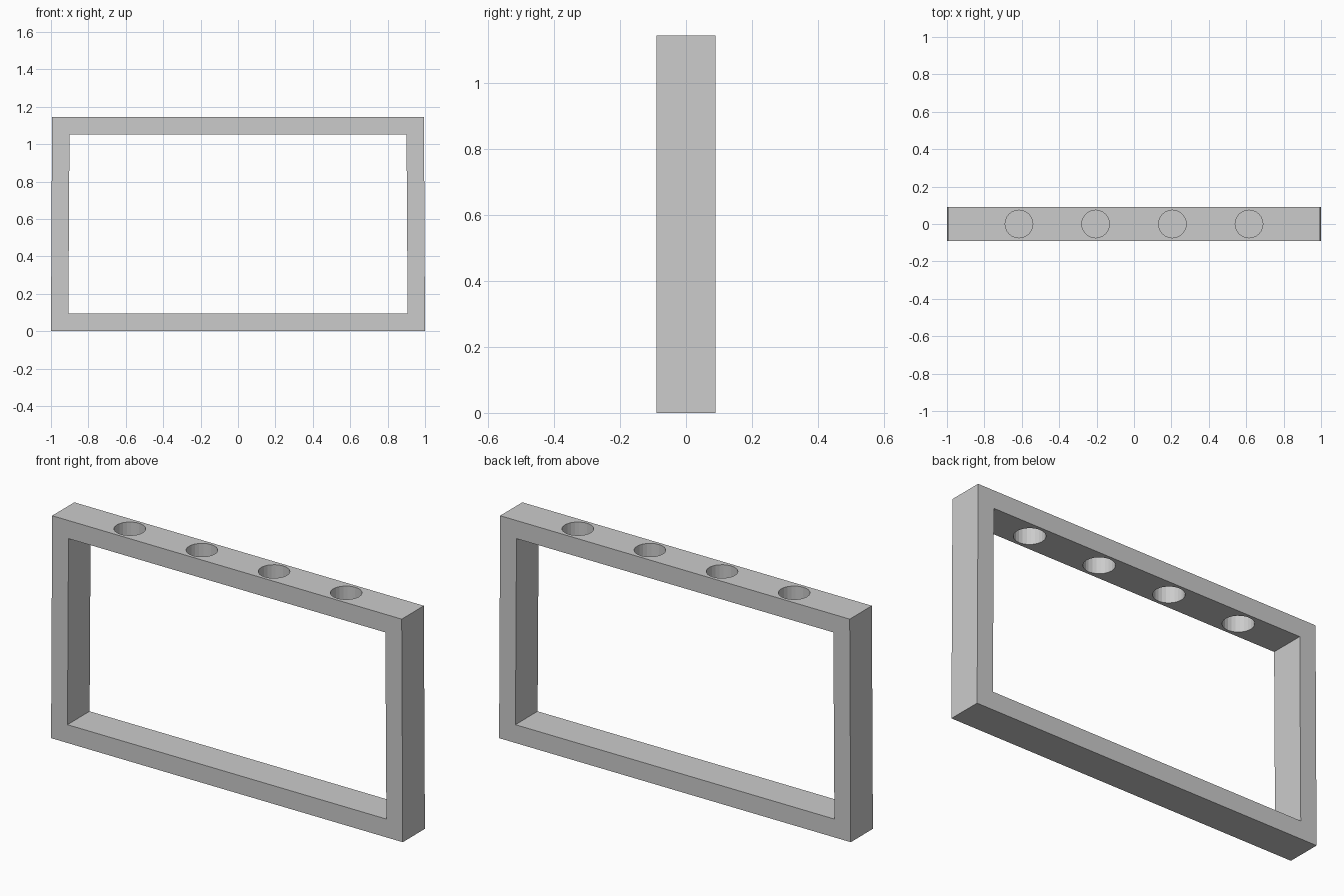
import bpy, bmesh

if "Cube" in bpy.data.objects:
    bpy.data.objects.remove(bpy.data.objects["Cube"])

HALF_DEPTH = 0.09
HOLE_X = (-0.615, -0.205, 0.205, 0.615)


def prism(name, loop):
    """Extrude an x-z outline through the depth of the frame."""
    bm = bmesh.new()
    outer, inner = loop
    rings = []
    for y in (-HALF_DEPTH, HALF_DEPTH):
        rings.append([[bm.verts.new((x, y, z)) for x, z in pts] for pts in (outer, inner)])
    (fo, fi), (bo, bi) = rings
    for i in range(4):
        j = (i + 1) % 4
        bm.faces.new((fo[i], fo[j], fi[j], fi[i]))
        bm.faces.new((bo[j], bo[i], bi[i], bi[j]))
        bm.faces.new((fo[j], fo[i], bo[i], bo[j]))
        bm.faces.new((fi[i], fi[j], bi[j], bi[i]))
    bmesh.ops.recalc_face_normals(bm, faces=bm.faces)
    mesh = bpy.data.meshes.new(name)
    bm.to_mesh(mesh)
    bm.free()
    obj = bpy.data.objects.new(name, mesh)
    bpy.context.collection.objects.link(obj)
    return obj


def outline(bottom, top, z0, z1):
    return [(-bottom, z0), (bottom, z0), (top, z1), (-top, z1)]


# Rectangular frame, very slightly narrower at the top
frame = prism("frame", (outline(1.0, 0.994, 0, 1.145),
                        outline(0.907, 0.901, 0.094, 1.052)))

# Four round through-holes in the top bar
cutters = []
for x in HOLE_X:
    bpy.ops.mesh.primitive_cylinder_add(vertices=24, radius=0.074, depth=0.3,
                                        location=(x, 0, 1.1))
    cutter = bpy.context.object
    cutter.name = "hole_cutter"
    cutters.append(cutter)
    mod = frame.modifiers.new("hole", "BOOLEAN")
    mod.operation = "DIFFERENCE"
    mod.solver = "EXACT"
    mod.object = cutter

# Apply the cuts and remove the cutters
bpy.ops.object.select_all(action="DESELECT")
frame.select_set(True)
bpy.context.view_layer.objects.active = frame
for mod in list(frame.modifiers):
    bpy.ops.object.modifier_apply(modifier=mod.name)
for cutter in cutters:
    bpy.data.objects.remove(cutter)
